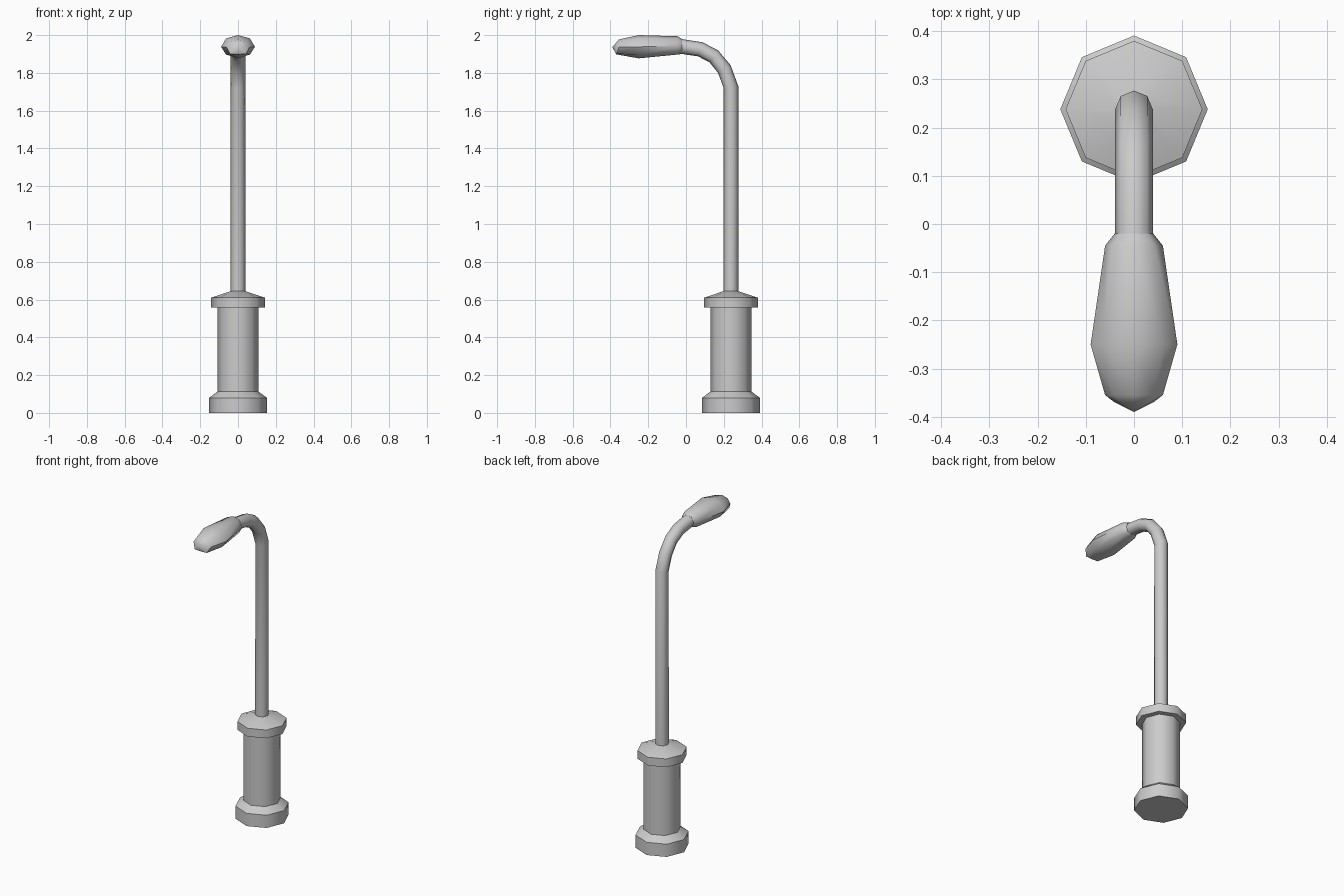
import bpy, bmesh, math
from mathutils import Vector

cube = bpy.data.objects.get("Cube")
if cube:
    bpy.data.objects.remove(cube, do_unlink=True)

SIDES = 8
POLE_Y = 0.238

metal = bpy.data.materials.new("grey metal")
metal.use_nodes = True
metal.diffuse_color = (0.6, 0.6, 0.6, 1)
metal.node_tree.nodes["Principled BSDF"].inputs["Base Color"].default_value = (0.6, 0.6, 0.6, 1)


def loft(name, rings, tip=None):
    """Skin a run of equal-sided rings, closing the ends with a cap or a tip."""
    bm = bmesh.new()
    loops = [[bm.verts.new(p) for p in ring] for ring in rings]
    for a, b in zip(loops, loops[1:]):
        for i in range(SIDES):
            j = (i + 1) % SIDES
            bm.faces.new((a[i], a[j], b[j], b[i]))
    bm.faces.new(loops[0])
    if tip:
        end = bm.verts.new(tip)
        for i in range(SIDES):
            bm.faces.new((loops[-1][i], loops[-1][(i + 1) % SIDES], end))
    else:
        bm.faces.new(loops[-1])
    bmesh.ops.recalc_face_normals(bm, faces=bm.faces)
    mesh = bpy.data.meshes.new(name)
    bm.to_mesh(mesh)
    bm.free()
    mesh.materials.append(metal)
    obj = bpy.data.objects.new(name, mesh)
    bpy.context.collection.objects.link(obj)
    bpy.ops.object.select_all(action='DESELECT')
    obj.select_set(True)
    bpy.context.view_layer.objects.active = obj
    bpy.ops.object.shade_smooth_by_angle(angle=math.radians(50))
    return obj


def circle(centre, radius, tilt=0.0):
    """Octagon facing up, tipped towards the front by the tilt angle."""
    out = Vector((0, math.cos(tilt), math.sin(tilt)))
    side = Vector((1, 0, 0))
    steps = [math.tau * i / SIDES for i in range(SIDES)]
    return [centre + radius * (side * math.cos(a) + out * math.sin(a)) for a in steps]


# Pedestal: stepped foot, shaft and collar with a sloping cap
pedestal = [(0.153, 0), (0.153, 0.08), (0.108, 0.113), (0.108, 0.558),
            (0.142, 0.558), (0.142, 0.61), (0.038, 0.645)]
loft("pedestal", [circle(Vector((0, POLE_Y, z)), r) for r, z in pedestal])

# Pole: straight, then curving over to the front
bend = [(POLE_Y, 0.63, 0), (POLE_Y, 1.725, 8), (0.203, 1.82, 32),
        (0.147, 1.888, 55), (0.075, 1.925, 73), (-0.025, 1.94, 84)]
loft("pole", [circle(Vector((0, y, z)), 0.039, math.radians(t)) for y, z, t in bend])


# Lamp head: widening rings with a shallow keel below
def head_ring(y, w, top, ridge, rim, keel, lean):
    half = [(0, top), (0.7 * w, ridge + 0.72 * (top - ridge)), (w, ridge),
            (0.7 * w, rim), (0, keel)]
    pts = half + [(-x, z) for x, z in reversed(half[1:-1])]
    return [Vector((x, y - (lean if z < ridge else 0), z)) for x, z in pts]


stations = [(-0.02, 0.04, 1.979, 1.94, 1.912, 1.9, 0),
            (-0.045, 0.06, 1.994, 1.942, 1.905, 1.897, 0),
            (-0.25, 0.09, 2.0, 1.938, 1.897, 1.877, 0),
            (-0.355, 0.06, 1.977, 1.936, 1.9, 1.898, 0.014)]
loft("lamp_head", [head_ring(*s) for s in stations], tip=(0, -0.39, 1.936))
